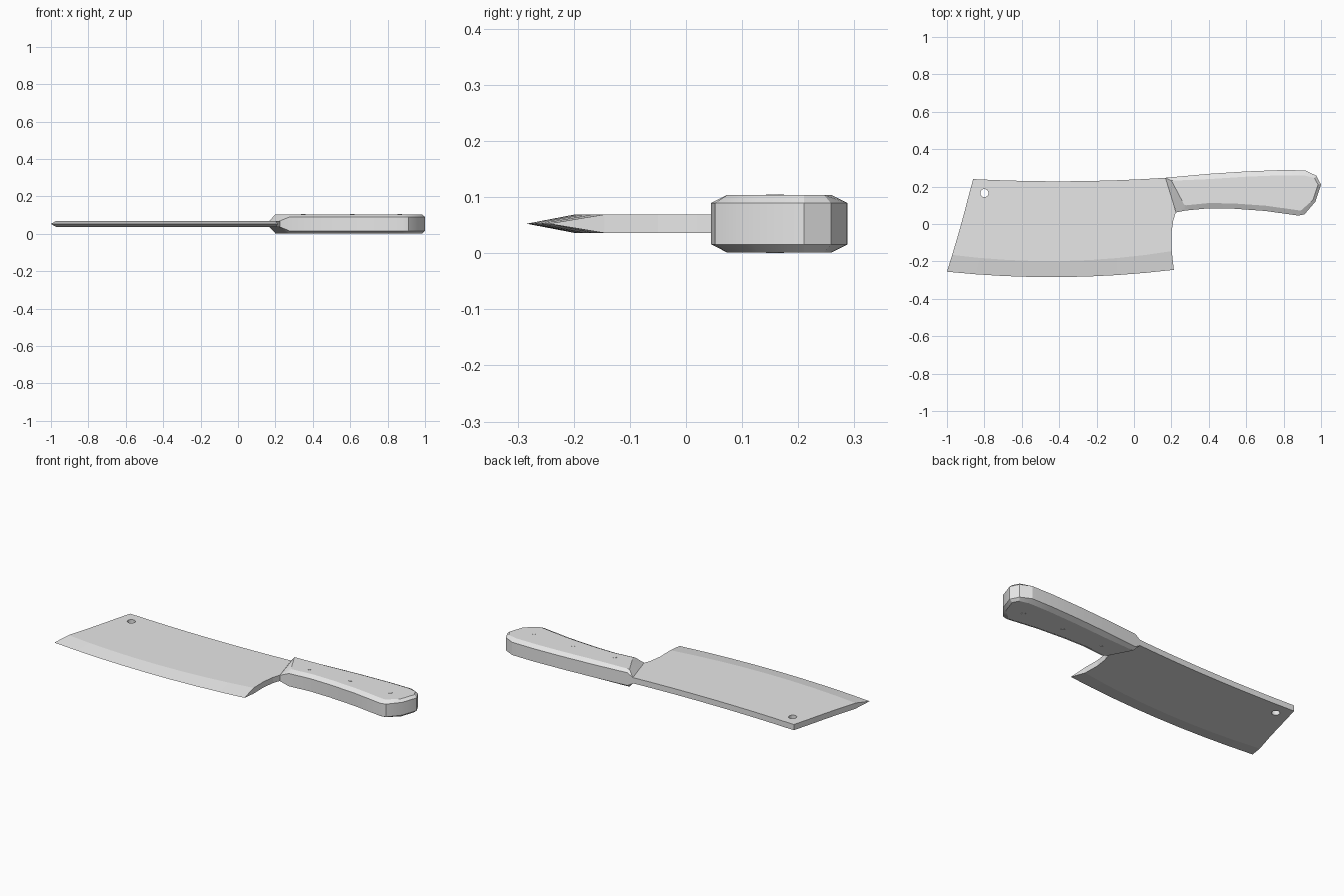
import bpy, bmesh, math
from mathutils import Vector

if "Cube" in bpy.data.objects:
    bpy.data.objects.remove(bpy.data.objects["Cube"])

MID = 0.0525      # centre plane height
BLADE = 0.0165    # half thickness of the blade

steel = bpy.data.materials.new("light_grey")
steel.diffuse_color = (0.8, 0.8, 0.8, 1)
steel.use_nodes = True
steel.node_tree.nodes["Principled BSDF"].inputs["Base Color"].default_value = steel.diffuse_color


def make(name, verts, faces):
    bm = bmesh.new()
    vs = [bm.verts.new(v) for v in verts]
    for f in faces:
        bm.faces.new([vs[i] for i in f])
    bmesh.ops.recalc_face_normals(bm, faces=bm.faces)
    mesh = bpy.data.meshes.new(name)
    bm.to_mesh(mesh)
    bm.free()
    mesh.materials.append(steel)
    ob = bpy.data.objects.new(name, mesh)
    bpy.context.collection.objects.link(ob)
    return ob


def activate(ob):
    bpy.ops.object.select_all(action='DESELECT')
    ob.select_set(True)
    bpy.context.view_layer.objects.active = ob


def disc(name, x, y, z, r, depth, sides):
    bpy.ops.mesh.primitive_cylinder_add(vertices=sides, radius=r, depth=depth, location=(x, y, z))
    ob = bpy.context.object
    ob.name = name
    ob.data.materials.append(steel)
    return ob


# Blade: rows run from the cutting edge to the spine
# (left x, left y, right x, right y, bow in the middle, half thickness)
rows = [(-1.0, -0.255, 0.213, -0.245, -0.034, 0),
        (-0.972, -0.165, 0.202, -0.145, -0.043, BLADE),
        (-0.935, -0.04, 0.20, -0.05, 0, BLADE),
        (-0.905, 0.07, 0.21, 0.02, 0, BLADE),
        (-0.895, 0.11, 0.224, 0.063, 0, BLADE),
        (-0.86, 0.24, 0.17, 0.247, -0.015, BLADE)]
N = 8
R = 2 * len(rows) - 1
verts, faces = [], []
for c in range(N + 1):
    t = c / N
    ring = [(x0 + (x1 - x0) * t, y0 + (y1 - y0) * t + bow * 4 * t * (1 - t), h)
            for x0, y0, x1, y1, bow, h in rows]
    verts += [(x, y, MID + h) for x, y, h in ring]
    verts += [(x, y, MID - h) for x, y, h in reversed(ring[1:])]
for c in range(N):
    for k in range(R):
        n = (k + 1) % R
        faces.append((c * R + k, c * R + n, c * R + R + n, c * R + R + k))
for base in (0, N * R):
    faces.append((base, base + 1, base + R - 1))
    for k in range(1, len(rows) - 1):
        faces.append((base + k, base + k + 1, base + R - k - 1, base + R - k))
blade = make("blade", verts, faces)

# Hanging hole in the blade
cutter = disc("hole_cutter", -0.80, 0.165, MID, 0.022, 0.2, 16)
cutter.hide_render = True
activate(blade)
mod = blade.modifiers.new("hole", 'BOOLEAN')
mod.operation = 'DIFFERENCE'
mod.object = cutter
bpy.ops.object.modifier_apply(modifier=mod.name)
bpy.data.objects.remove(cutter)

# Handle: outline with chamfered top and bottom, tapering into the blade
outline = [(0.168, 0.247), (0.20, 0.25), (0.40, 0.268), (0.60, 0.281), (0.78, 0.288),
           (0.915, 0.287), (0.975, 0.258), (1.0, 0.21), (0.97, 0.12), (0.912, 0.052),
           (0.88, 0.045), (0.70, 0.07), (0.53, 0.082), (0.40, 0.084), (0.275, 0.072),
           (0.225, 0.062)]
P = len(outline)
inner = []
for i in range(P):
    p, a, b = (Vector(outline[j % P]) for j in (i, i - 1, i + 1))
    d = (b - a).normalized()
    inset = 0.016 if p.x > 0.96 else 0.028
    inner.append(p + Vector((d.y, -d.x)) * inset)
# Slanted front edge of the top face
inner[0], inner[1] = Vector((0.20, 0.232)), Vector((0.215, 0.232))
inner[-2], inner[-1] = Vector((0.278, 0.10)), Vector((0.268, 0.104))

side = [BLADE if i in (0, P - 1) else 0.037 for i in range(P)]
verts = [(x, y, MID - 0.051) for x, y in inner]
verts += [(x, y, MID - s) for (x, y), s in zip(outline, side)]
verts += [(x, y, MID + s) for (x, y), s in zip(outline, side)]
verts += [(x, y, MID + 0.051) for x, y in inner]
faces = [tuple(range(P)), tuple(range(3 * P, 4 * P))]
for r in range(3):
    for i in range(P):
        j = (i + 1) % P
        faces.append((r * P + i, r * P + j, r * P + P + j, r * P + P + i))
handle = make("handle", verts, faces)
activate(handle)
bpy.ops.object.shade_smooth_by_angle(angle=math.radians(25))

# Three rivets through the handle
for i, (x, y) in enumerate([(0.35, 0.155), (0.61, 0.163), (0.865, 0.158)]):
    disc("rivet_%d" % (i + 1), x, y, MID, 0.012, 2 * MID, 12)
